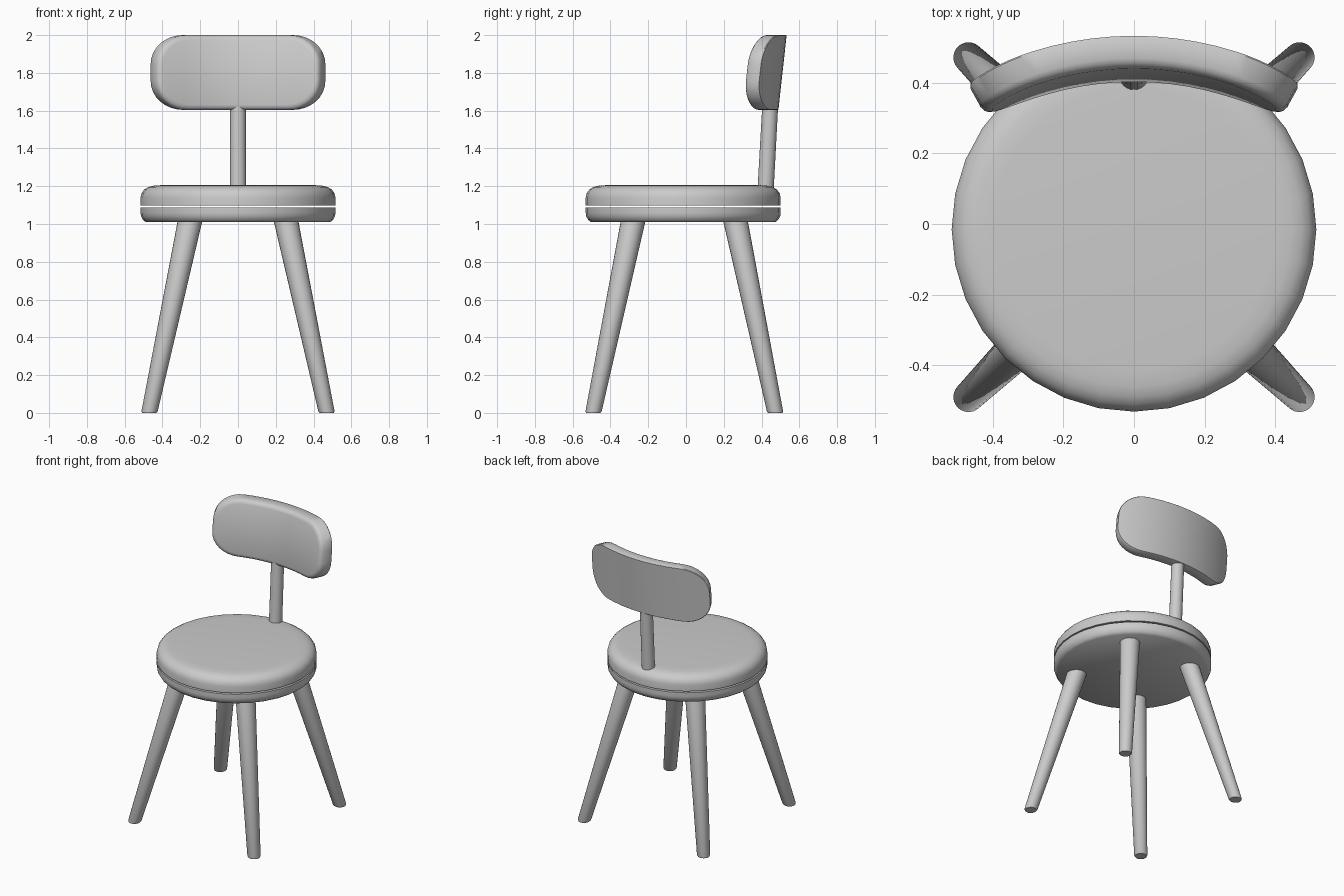
import bpy, bmesh, math
from mathutils import Vector

if "Cube" in bpy.data.objects:
    bpy.data.objects.remove(bpy.data.objects["Cube"])


def loft(name, rings, angle=40):
    """Skin equal rings of points (even count) and close both ends with strips."""
    bm = bmesh.new()
    vs = [[bm.verts.new(p) for p in r] for r in rings]
    n = len(rings[0])
    for a, b in zip(vs, vs[1:]):
        for i in range(n):
            j = (i + 1) % n
            bm.faces.new((a[i], a[j], b[j], b[i]))
    for r in (vs[0], vs[-1]):
        for i in range(n // 2 - 1):
            quad = (r[i], r[i + 1], r[n - 2 - i], r[n - 1 - i])
            bm.faces.new(quad)
    bmesh.ops.recalc_face_normals(bm, faces=bm.faces)
    me = bpy.data.meshes.new(name)
    bm.to_mesh(me)
    bm.free()
    ob = bpy.data.objects.new(name, me)
    bpy.context.collection.objects.link(ob)
    bpy.ops.object.select_all(action='DESELECT')
    ob.select_set(True)
    bpy.context.view_layer.objects.active = ob
    bpy.ops.object.shade_smooth_by_angle(angle=math.radians(angle))
    return ob


def circle(c, r, n):
    return [Vector((c[0] + r * math.cos(2 * math.pi * i / n),
                    c[1] + r * math.sin(2 * math.pi * i / n), c[2])) for i in range(n)]


CY = -0.015  # seat centre in y

# Seat: lower board and upper cushion with a thin gap between them
board = [(0.488, 1.01), (0.503, 1.022), (0.514, 1.042), (0.516, 1.06), (0.516, 1.087)]
cushion = [(0.516, 1.097), (0.516, 1.14), (0.511, 1.163), (0.497, 1.182),
           (0.475, 1.196), (0.445, 1.203), (0.40, 1.206)]
for name, prof in (("seat_board", board), ("seat_cushion", cushion)):
    loft(name, [circle((0, CY, z), r, 32) for r, z in prof])

# Splayed tapered legs, cut level at the floor
for sy, yname in ((-1, "front"), (1, "back")):
    for sx, xname in ((-1, "left"), (1, "right")):
        top, foot = (0.247, 0.264), (0.47, 0.482)
        rings = []
        for z, t, r in ((0, 1, 0.038), (0.008, 0.992, 0.043), (1.05, 0, 0.066)):
            x = top[0] + (foot[0] - top[0]) * t
            y = top[1] + (foot[1] - top[1]) * t
            rings.append(circle((sx * x, sy * y - 0.009, z), r, 24))
        loft(f"{yname}_{xname}_leg", rings)

# Back post
loft("back_post", [circle((0, 0.418, 1.12), 0.043, 24), circle((0, 0.446, 1.63), 0.042, 24)])

# Backrest: rounded rectangle bent round a vertical axis and leaning back
U, H, RU, RH, R = 0.485, 0.198, 0.19, 0.155, 0.96
ZC, YB = 1.802, 0.511
corner = [(U - RU + RU * math.sin(t), H - RH + RH * math.cos(t))
          for t in (math.radians(90 * k / 8) for k in range(9))]
flat = [((U - RU) * k / 5, H) for k in range(-4, 5)]
cols = [(-u, h) for u, h in reversed(corner)] + flat + corner
outline = cols + [(u, -h) for u, h in reversed(cols)]


def bent(u, h, depth):
    a = u / R
    rad = R - depth
    return Vector((rad * math.sin(a), YB - R + rad * math.cos(a) + 0.11 * h, ZC + h))


layers = [(0.0, 0.003), (0.004, 0.0), (0.064, 0.0), (0.076, 0.004), (0.085, 0.013), (0.09, 0.027)]
loft("backrest", [[bent(u * (1 - i / U), h * (1 - i / H), d) for u, h in outline]
                  for d, i in layers])
